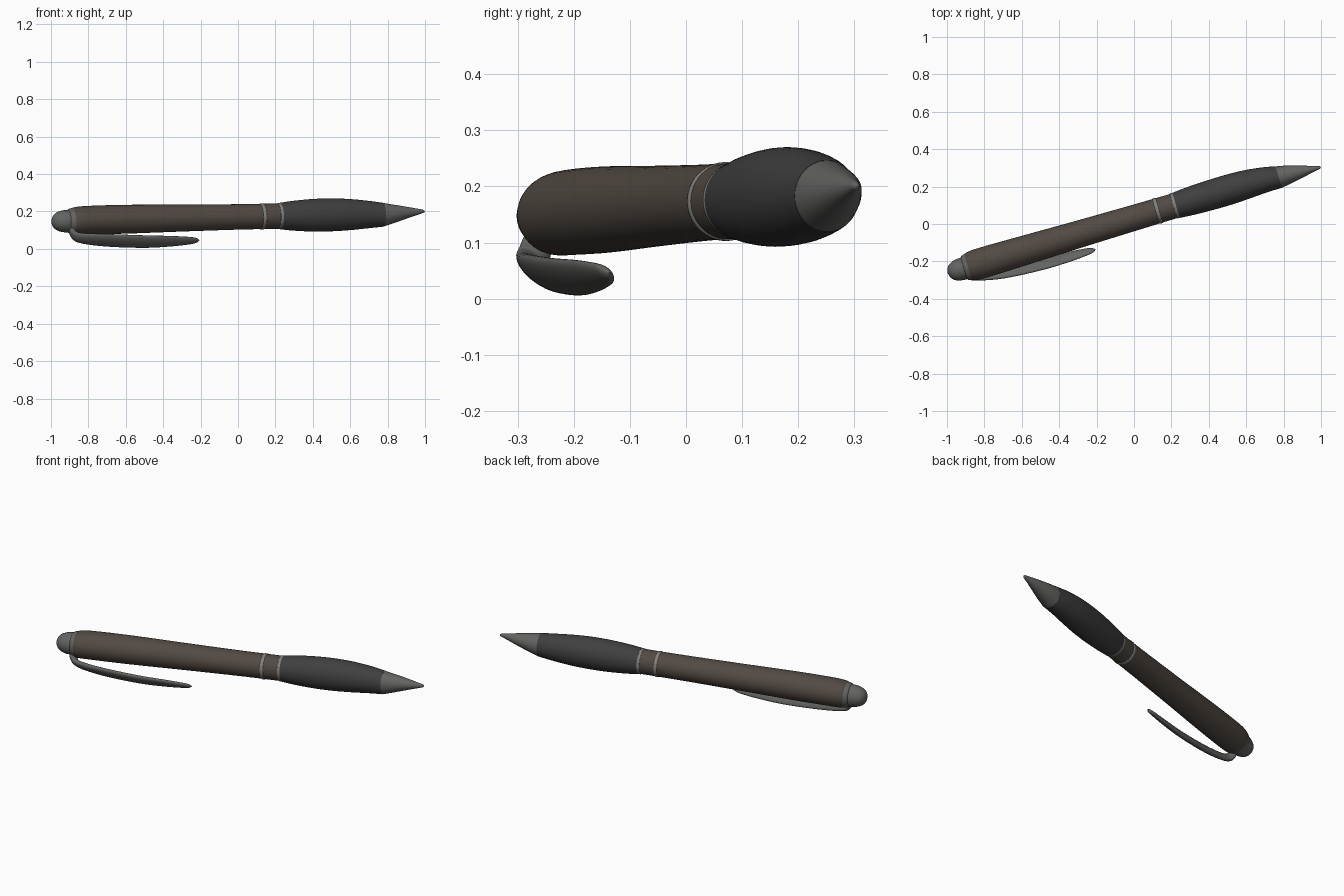
import bpy, bmesh, math
from mathutils import Vector

if "Cube" in bpy.data.objects:
    bpy.data.objects.remove(bpy.data.objects["Cube"])

AXIS = Vector((1, 0.297, 0.024)).normalized()


def material(name, rgb):
    m = bpy.data.materials.new(name)
    m.diffuse_color = (*rgb, 1)
    m.use_nodes = True
    m.node_tree.nodes["Principled BSDF"].inputs["Base Color"].default_value = m.diffuse_color
    return m


brown = material("brown_metal", (0.085, 0.068, 0.056))
rubber = material("dark_rubber", (0.05, 0.05, 0.05))
steel = material("grey_metal", (0.125, 0.125, 0.12))
silver = material("silver", (0.22, 0.22, 0.215))


def smooth_rows(rows, steps):
    """Catmull-Rom interpolation through rows of numbers."""
    out, n = [], len(rows)
    for i in range(n - 1):
        a, b, c, d = (rows[max(0, min(n - 1, i + k))] for k in (-1, 0, 1, 2))
        for s in range(steps):
            t = s / steps
            out.append([0.5 * (2*q + (r-p)*t + (2*p-5*q+4*r-w)*t*t + (3*q-p-3*r+w)*t**3)
                        for p, q, r, w in zip(a, b, c, d)])
    out.append(list(rows[-1]))
    return out


def loft(name, sections, mat, sides=48):
    """sections: (centre, u axis, v axis, u radius, v radius)"""
    bm = bmesh.new()
    rings = []
    for c, u, v, ru, rv in sections:
        ring = []
        for k in range(sides):
            a = 2 * math.pi * k / sides
            ring.append(bm.verts.new(c + u * ru * math.cos(a) + v * rv * math.sin(a)))
        rings.append(ring)
    for a, b in zip(rings, rings[1:]):
        for k in range(sides):
            j = (k + 1) % sides
            bm.faces.new((a[k], a[j], b[j], b[k]))
    bm.faces.new(rings[0][::-1])
    bm.faces.new(rings[-1])
    bmesh.ops.recalc_face_normals(bm, faces=bm.faces)
    me = bpy.data.meshes.new(name)
    bm.to_mesh(me)
    bm.free()
    me.materials.append(mat)
    ob = bpy.data.objects.new(name, me)
    bpy.context.collection.objects.link(ob)
    bpy.context.view_layer.objects.active = ob
    ob.select_set(True)
    bpy.ops.object.shade_smooth_by_angle(angle=math.radians(35))
    ob.select_set(False)


def barrel(name, rows, mat, steps=5):
    """rows: (x, horizontal radius, vertical radius, y shift, z shift) on the pen axis"""
    u = Vector((0, 0, 1)).cross(AXIS).normalized()
    v = AXIS.cross(u)
    loft(name, [(Vector((x, 0.033 + 0.297*x + dy, 0.17 + 0.024*x + dz)), u, v,
                 max(ru, 0.0008), max(rv, 0.0008))
                for x, ru, rv, dy, dz in smooth_rows(rows, steps)], mat)


# push cap at the rear
barrel("end_cap", [(-0.996, 0.001, 0.001, 0, 0), (-0.99, 0.024, 0.024, 0, 0),
                   (-0.975, 0.043, 0.043, 0, 0), (-0.95, 0.055, 0.055, 0, 0),
                   (-0.92, 0.060, 0.060, 0, 0), (-0.87, 0.062, 0.062, 0, 0)], steel)
barrel("cap_collar", [(-0.91, 0.058, 0.058, 0, 0), (-0.905, 0.066, 0.064, 0, 0),
                      (-0.89, 0.072, 0.069, 0, 0), (-0.87, 0.074, 0.070, 0, 0)], steel)

# main barrel
barrel("barrel", [(-0.892, 0.068, 0.066, 0, 0), (-0.87, 0.078, 0.073, 0, 0.001),
                  (-0.8, 0.082, 0.076, 0, 0.003), (-0.6, 0.079, 0.077, 0, 0.003),
                  (-0.3, 0.073, 0.072, 0, 0.002), (0, 0.069, 0.068, 0, 0.001),
                  (0.235, 0.067, 0.068, 0, 0)], brown)

# trim rings
for i, (x0, x1) in enumerate([(0.118, 0.136), (0.212, 0.232)]):
    barrel(f"trim_ring_{i + 1}", [(x0, 0.067, 0.067, 0, 0), (x0 + 0.003, 0.07, 0.07, 0, 0),
                                  (x1 - 0.003, 0.07, 0.07, 0, 0), (x1, 0.067, 0.067, 0, 0)],
           silver, 2)

# swollen rubber grip
barrel("grip", [(0.226, 0.070, 0.071, 0, 0), (0.3, 0.076, 0.080, 0, 0),
                (0.4, 0.080, 0.087, 0, 0), (0.5, 0.081, 0.088, 0, 0),
                (0.6, 0.077, 0.083, 0, -0.001), (0.7, 0.068, 0.073, -0.004, -0.003),
                (0.775, 0.060, 0.064, -0.012, -0.006)], rubber)

# writing tip
barrel("tip_cone", [(0.775, 0.0595, 0.0635, -0.012, -0.006), (0.83, 0.049, 0.050, -0.014, -0.003),
                    (0.9, 0.032, 0.032, -0.018, 0.002), (0.95, 0.018, 0.019, -0.022, 0.005),
                    (0.985, 0.009, 0.010, -0.025, 0.007), (0.995, 0.006, 0.006, -0.025, 0.007),
                    (0.999, 0.001, 0.001, -0.025, 0.007)], steel)

# bowed clip: path point, half width, half thickness
path = [(-0.885, -0.262, 0.108, 0.026, 0.018), (-0.88, -0.270, 0.080, 0.030, 0.018),
        (-0.84, -0.275, 0.058, 0.035, 0.017), (-0.7, -0.258, 0.046, 0.044, 0.017),
        (-0.5, -0.215, 0.039, 0.044, 0.016), (-0.35, -0.176, 0.041, 0.036, 0.014),
        (-0.25, -0.148, 0.044, 0.024, 0.011), (-0.22, -0.140, 0.045, 0.014, 0.008),
        (-0.206, -0.136, 0.046, 0.001, 0.001)]
rows = smooth_rows(path, 6)
width_axis = Vector((0, 0.707, -0.707))
sections = []
for i, r in enumerate(rows):
    t = (Vector(rows[min(i + 1, len(rows) - 1)][:3]) - Vector(rows[max(i - 1, 0)][:3])).normalized()
    w = (width_axis - t * width_axis.dot(t)).normalized()
    sections.append((Vector(r[:3]), w, t.cross(w), r[3], r[4]))
loft("clip", sections, steel, 32)
